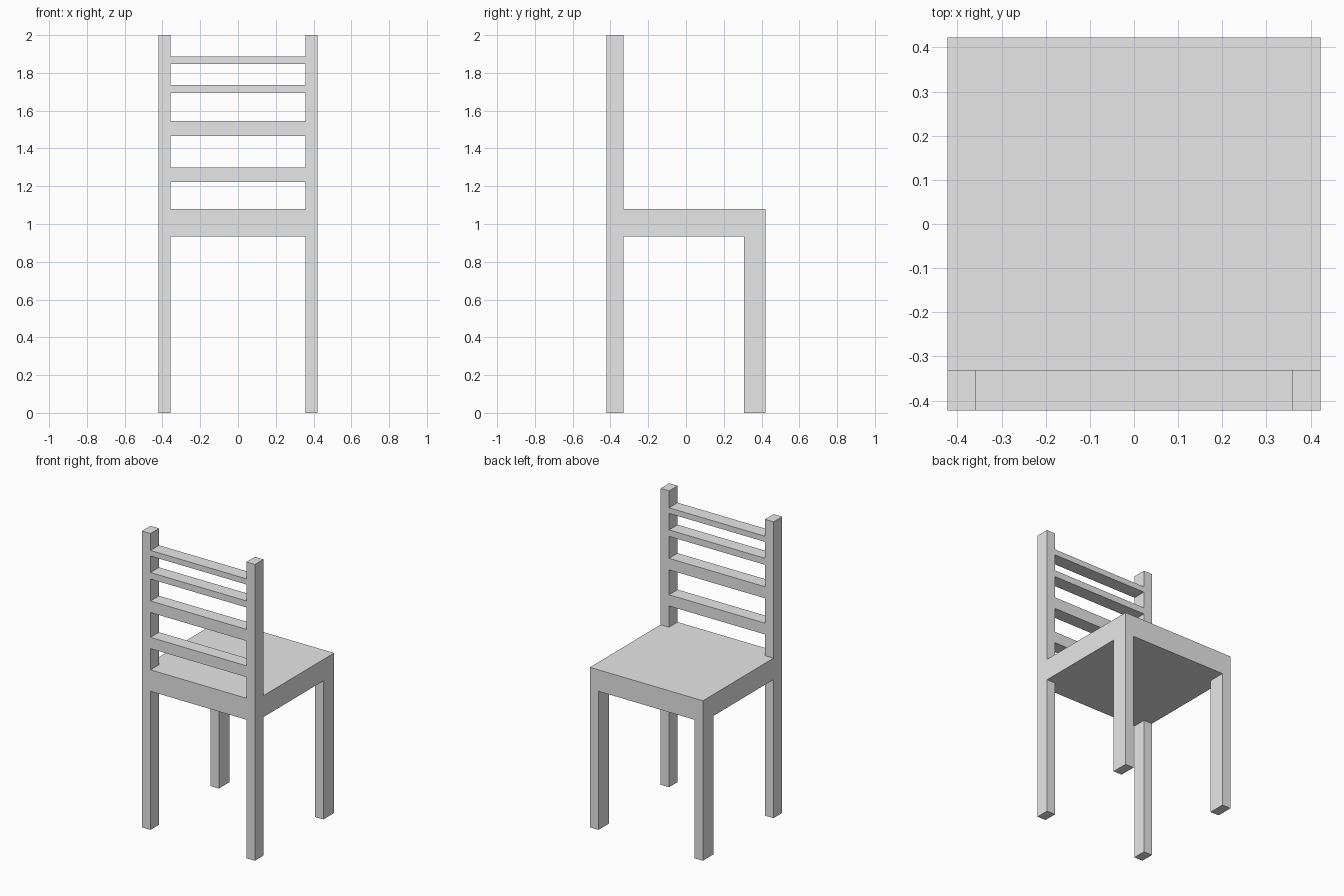
import bpy
import bmesh
from mathutils import Vector

if "Cube" in bpy.data.objects:
    bpy.data.objects.remove(bpy.data.objects["Cube"], do_unlink=True)

# Single plain grey finish
grey = bpy.data.materials.new("plain_grey")
grey.use_nodes = True
colour = (0.8, 0.8, 0.8, 1.0)
grey.diffuse_color = colour
grey.node_tree.nodes["Principled BSDF"].inputs["Base Color"].default_value = colour


def box(name, x, y, z):
    """Flat-faced box spanning the given (low, high) ranges."""
    low, high = Vector((x[0], y[0], z[0])), Vector((x[1], y[1], z[1]))
    mesh = bpy.data.meshes.new(name)
    bm = bmesh.new()
    bmesh.ops.create_cube(bm, size=1)
    bmesh.ops.scale(bm, vec=high - low, verts=bm.verts)
    bmesh.ops.translate(bm, vec=(low + high) / 2, verts=bm.verts)
    bm.to_mesh(mesh)
    bm.free()
    mesh.materials.append(grey)
    obj = bpy.data.objects.new(name, mesh)
    bpy.context.collection.objects.link(obj)
    return obj


half = 0.422       # half of the square footprint
inner = 0.358      # inside faces of legs and posts
post_y = (-half, -0.331)
leg_y = (0.308, half)
seat_z = (0.935, 1.08)

# Tall posts and short legs, mirrored left and right
for side, x in (("left", (inner, half)), ("right", (-half, -inner))):
    box(side + "_post", x, post_y, (0, 2))
    box(side + "_leg", x, leg_y, (0, seat_z[0]))

# Seat, with the rail that closes it between the posts
box("seat", (-half, half), (post_y[1], half), seat_z)
box("seat_rail", (-inner, inner), post_y, seat_z)

# Backrest slats, thinner towards the top
slats = [(1.223, 1.299), (1.467, 1.545), (1.693, 1.737), (1.848, 1.886)]
for i, z in enumerate(slats, 1):
    box(f"backrest_slat_{i}", (-inner, inner), post_y, z)
